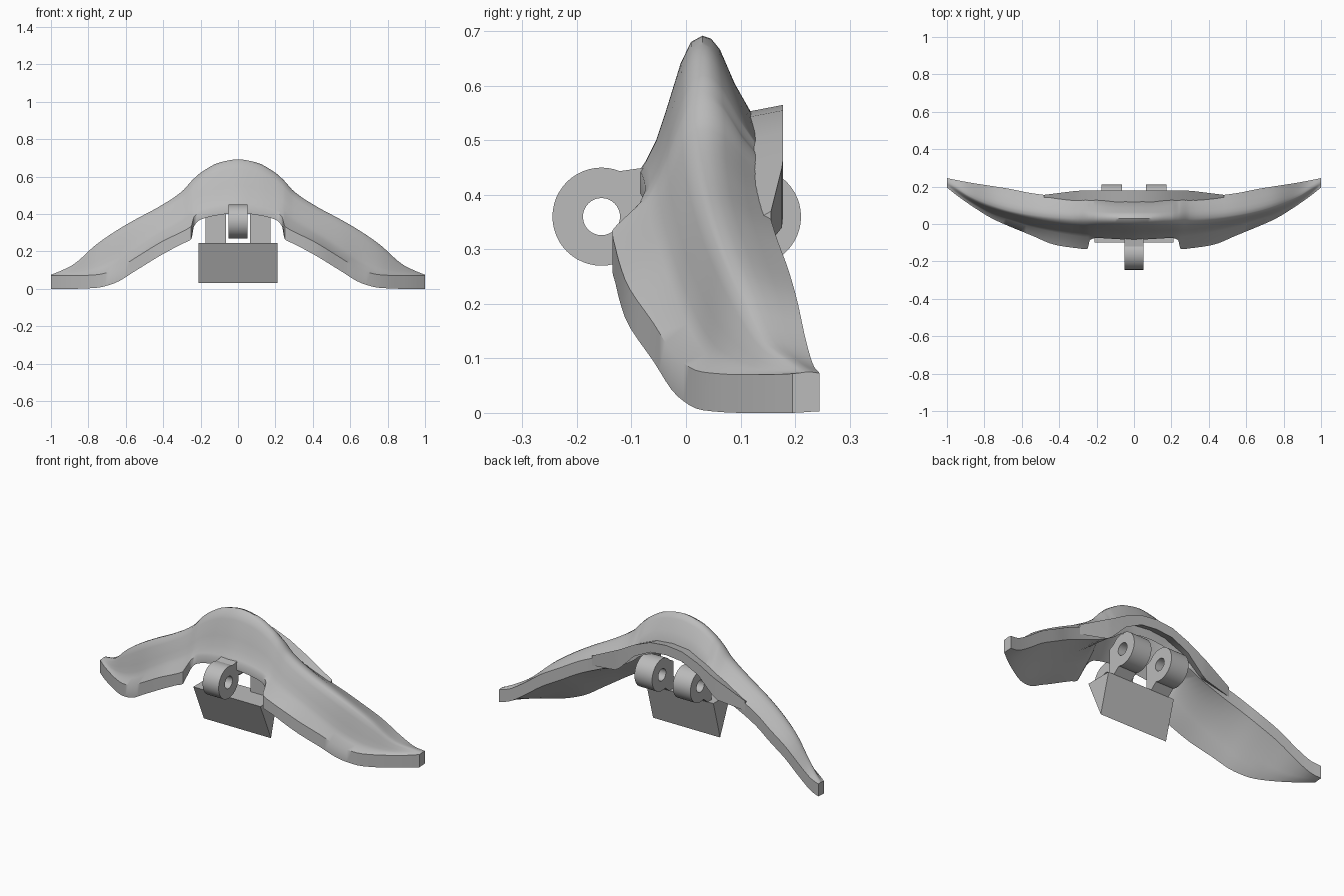
import bpy
import bmesh
import math

if "Cube" in bpy.data.objects:
    bpy.data.objects.remove(bpy.data.objects["Cube"], do_unlink=True)

grey = bpy.data.materials.new("plain grey")
grey.use_nodes = True
grey.diffuse_color = (0.5, 0.5, 0.5, 1)
grey.node_tree.nodes["Principled BSDF"].inputs["Base Color"].default_value = grey.diffuse_color


def finish(name, bm, angle=35):
    bmesh.ops.recalc_face_normals(bm, faces=bm.faces)
    mesh = bpy.data.meshes.new(name)
    bm.to_mesh(mesh)
    bm.free()
    mesh.materials.append(grey)
    obj = bpy.data.objects.new(name, mesh)
    bpy.context.collection.objects.link(obj)
    bpy.ops.object.select_all(action="DESELECT")
    obj.select_set(True)
    bpy.context.view_layer.objects.active = obj
    bpy.ops.object.shade_smooth_by_angle(angle=math.radians(angle))
    return obj


def loft(name, sections, angle=35):
    """Join (x, [(y, z), ...]) sections into a capped solid."""
    bm = bmesh.new()
    rings = [[bm.verts.new((x, y, z)) for y, z in loop] for x, loop in sections]
    count = len(rings[0])
    for a, b in zip(rings, rings[1:]):
        for i in range(count):
            j = (i + 1) % count
            bm.faces.new((a[i], a[j], b[j], b[i]))
    bm.faces.new(rings[0])
    bm.faces.new(rings[-1])
    return finish(name, bm, angle)


def mirrored(half):
    return [(-x, loop) for x, loop in reversed(half) if x > 0] + half


def slope(rows, i, k):
    """Tangent of column k at row i that never overshoots."""
    if i in (0, len(rows) - 1):
        return 0 if i == 0 else (rows[i][k] - rows[i - 1][k]) / (rows[i][0] - rows[i - 1][0])
    before, after = [(rows[n + 1][k] - rows[n][k]) / (rows[n + 1][0] - rows[n][0])
                     for n in (i - 1, i)]
    return 2 * before * after / (before + after) if before * after > 0 else 0


def refined(rows, steps=4):
    """Smoothly interpolated copies of the rows."""
    out = []
    for i in range(len(rows) - 1):
        a, b = rows[i], rows[i + 1]
        span = b[0] - a[0]
        for t in (n / steps for n in range(steps)):
            blend = t * t * (3 - 2 * t)
            row = [a[0] + span * t]
            for k in range(1, len(a)):
                row.append(a[k] + (b[k] - a[k]) * blend
                           + span * t * (1 - t) * ((1 - t) * slope(rows, i, k)
                                                   - t * slope(rows, i + 1, k)))
            out.append(row)
    return out + [list(rows[-1])]


def mix(a, b, ty, tz):
    return (a[0] + (b[0] - a[0]) * ty, a[1] + (b[1] - a[1]) * tz)


def shell_section(front_y, front_z, rim, foot_y, foot_z, ridge_y, ridge_z, back_y, back_z):
    front = (front_y, front_z)
    foot = (foot_y, foot_z)
    ridge = (ridge_y, ridge_z)
    back = (back_y, back_z)
    rise = [mix(foot, ridge, *t) for t in ((.19, .17), (.36, .4), (.62, .78), (.8, .95))]
    fall = [mix(ridge, back, *t) for t in ((.18, .04), (.36, .18), (.66, .62))]
    back_low = (back_y, back_z - min(.07, back_z))
    # Flat underside on the wings, hollow under the arch
    part = (ridge_y - front_y) / (back_y - front_y)
    line_y, line_z = mix(front, back_low, part, part)
    under_ridge = (line_y, line_z + 8 * (ridge_z - back_z) ** 2)
    under_front = mix(front, under_ridge, .6, .5)
    return [front, (front_y, front_z + rim), foot, *rise, ridge, *fall, back,
            back_low, under_ridge, under_front]


# Arched shell with swept wings:
# x, front y, front z, rim height, foot y, foot z, ridge y, ridge z, back y, back z
stations = [
    (0, -.085, .405, .04, -.075, .46, .03, .692, .12, .55),
    (.1, -.08, .395, .04, -.07, .45, .03, .675, .12, .54),
    (.2, -.075, .37, .04, -.066, .425, .03, .62, .13, .5),
    (.235, -.085, .335, .05, -.068, .405, .03, .59, .135, .47),
    (.25, -.135, .265, .07, -.07, .39, .03, .575, .14, .46),
    (.3, -.13, .24, .065, -.065, .355, .03, .52, .145, .43),
    (.42, -.112, .175, .07, -.045, .285, .036, .44, .15, .38),
    (.55, -.06, .095, .07, -.015, .2, .05, .37, .165, .325),
    (.66, -.015, .03, .07, .02, .13, .07, .305, .187, .265),
    (.76, .03, .005, .07, .052, .093, .1, .235, .203, .21),
    (.88, .105, 0, .07, .118, .077, .15, .13, .222, .125),
    (.95, .155, 0, .07, .165, .074, .195, .095, .235, .085),
    (1, .195, 0, .072, .205, .073, .225, .075, .245, .073),
]
loft("arched_shell", mirrored([(s[0], shell_section(*s[1:])) for s in refined(stations)]), 45)

# Lip along the back of the arch: x, inner y, outer y, top z, bottom z
lip = [(0, .1, .178, .565, .51), (.1, .1, .178, .555, .5), (.2, .11, .178, .515, .45),
       (.29, .12, .178, .465, .36), (.32, .12, .176, .45, .34), (.48, .13, .156, .37, .315)]
loft("back_lip", mirrored([
    (x, [(inner, top - .015), (outer, top), (outer, low), (inner, low + .03)])
    for x, inner, outer, top, low in lip]))


def hinge_ring(name, x, width, y, z=.36, outer=.09, inner=.034, sides=48):
    """Flat-sided ring with its hole along x."""
    bm = bmesh.new()
    loops = []
    for side, radius in ((-1, outer), (1, outer), (1, inner), (-1, inner)):
        loops.append([bm.verts.new((x + side * width / 2,
                                    y + radius * math.cos(math.tau * i / sides),
                                    z + radius * math.sin(math.tau * i / sides)))
                      for i in range(sides)])
    for a, b in zip(loops, loops[1:] + loops[:1]):
        for i in range(sides):
            j = (i + 1) % sides
            bm.faces.new((a[i], a[j], b[j], b[i]))
    return finish(name, bm)


def prism(name, x, width, profile):
    return loft(name, [(x - width / 2, profile), (x + width / 2, profile)], 20)


# Front hinge ring and the arm that joins it to the shell
hinge_ring("front_ring", 0, .1, -.155)
prism("front_ring_arm", 0, .1, [(-.125, .443), (-.04, .455), (-.04, .37), (-.08, .37)])

# Pair of back hinge rings with feet on the wedge
for side, label in ((1, "left"), (-1, "right")):
    hinge_ring(label + "_back_ring", side * .12, .11, .121)
    prism(label + "_ring_foot", side * .12, .11,
          [(.02, .24), (.05, .24), (.1, .28), (.075, .34), (.06, .42), (.02, .4)])

# Wedge block under the rings
prism("wedge_block", 0, .42, [(-.1, .245), (.055, .245), (-.005, .03)])
